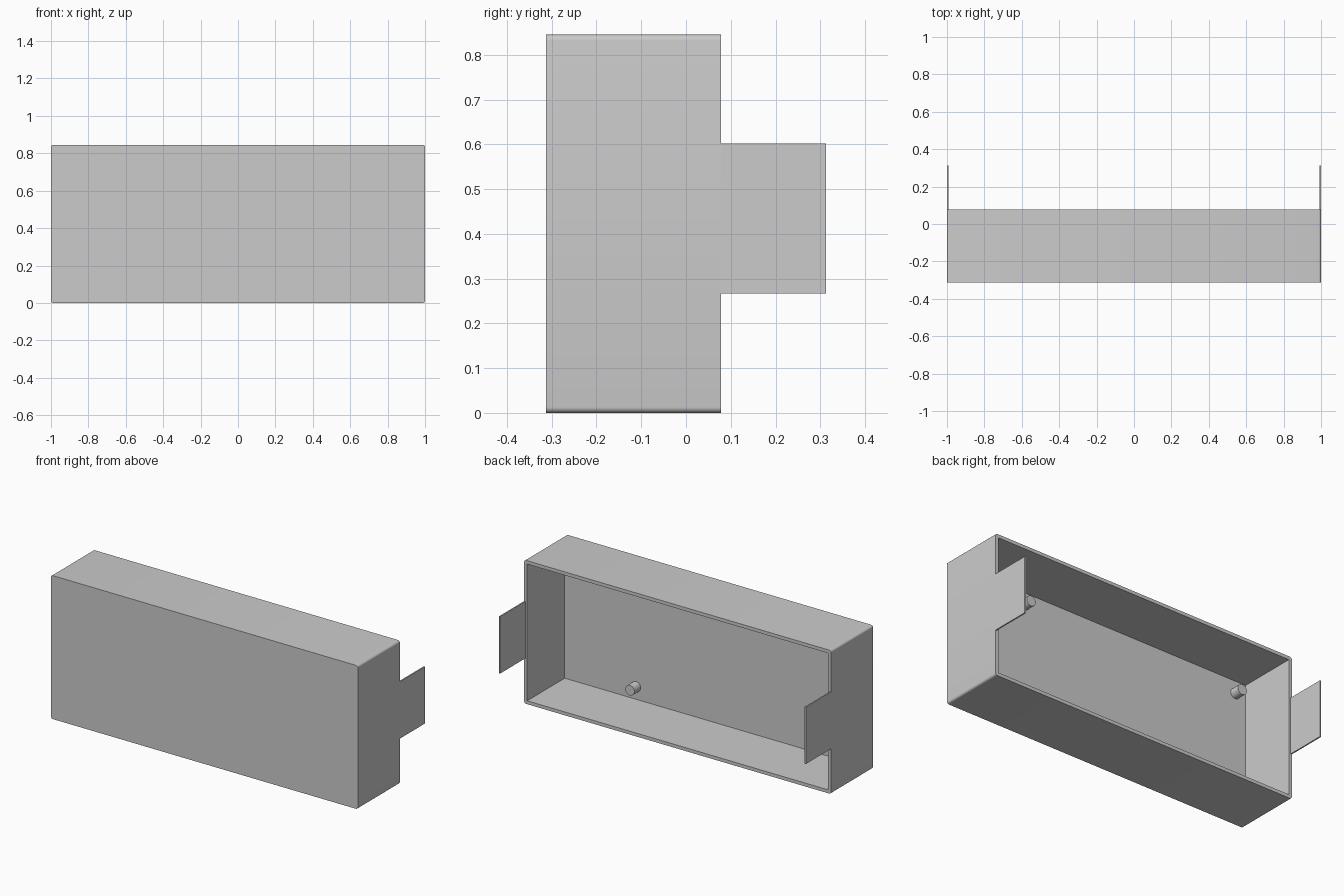
import bpy
import bmesh
from math import pi
from mathutils import Matrix, Vector

default = bpy.data.objects.get("Cube")
if default:
    bpy.data.objects.remove(default, do_unlink=True)

# Overall sizes
HEIGHT = 0.845
FRONT, REAR, TAB_END = -0.313, 0.078, 0.313
WALL, FLOOR = 0.02, 0.042
INNER = FRONT + FLOOR

grey = bpy.data.materials.new("light_grey")
grey.use_nodes = True
grey.diffuse_color = (0.6, 0.6, 0.6, 1)
grey.node_tree.nodes["Principled BSDF"].inputs["Base Color"].default_value = (0.6, 0.6, 0.6, 1)


def finish(name, bm):
    mesh = bpy.data.meshes.new(name)
    bm.normal_update()
    bm.to_mesh(mesh)
    bm.free()
    mesh.materials.append(grey)
    obj = bpy.data.objects.new(name, mesh)
    bpy.context.collection.objects.link(obj)
    return obj


def smooth(obj):
    bpy.ops.object.select_all(action="DESELECT")
    obj.select_set(True)
    bpy.context.view_layer.objects.active = obj
    bpy.ops.object.shade_smooth_by_angle(angle=pi / 6)


def box(name, low, high, radius=0):
    """Box between two corners; radius rounds the edges running along y."""
    low, high = Vector(low), Vector(high)
    bm = bmesh.new()
    bmesh.ops.create_cube(bm, size=1, matrix=Matrix.Translation((low + high) / 2)
                          @ Matrix.Diagonal((high - low).to_4d()))
    if radius:
        edges = [e for e in bm.edges
                 if abs(e.verts[0].co.y - e.verts[1].co.y) > 0.1]
        bmesh.ops.bevel(bm, geom=edges, offset=radius, segments=5,
                        profile=0.5, affect="EDGES")
    return finish(name, bm)


# Open-backed housing: rounded block with a square cavity
housing = box("housing", (-1, FRONT, 0), (1, REAR, HEIGHT), 0.013)
cavity = box("cavity_cutter", (WALL - 1, INNER, WALL),
             (1 - WALL, REAR + 0.1, HEIGHT - WALL))
cavity.hide_render = True
cut = housing.modifiers.new("cavity", "BOOLEAN")
cut.operation = "DIFFERENCE"
cut.solver = "EXACT"
cut.object = cavity
bpy.context.view_layer.objects.active = housing
bpy.ops.object.modifier_apply(modifier=cut.name)
bpy.data.objects.remove(cavity, do_unlink=True)
smooth(housing)

# Thin mounting tabs flush with the outer side walls
for side, x in (("right", -1), ("left", 0.992)):
    box(side + "_mounting_tab", (x, REAR, 0.267), (x + 0.008, TAB_END, 0.602))

# Round pegs standing on the inside of the front panel
for side, x in (("right", -0.91), ("left", 0.515)):
    for level, z in (("lower", 0.095), ("upper", 0.75)):
        bm = bmesh.new()
        place = Matrix.Translation((x, INNER + 0.029, z)) @ Matrix.Rotation(pi / 2, 4, "X")
        bmesh.ops.create_cone(bm, cap_ends=True, segments=32, radius1=0.03,
                              radius2=0.03, depth=0.058, matrix=place)
        smooth(finish(f"{level}_{side}_peg", bm))
